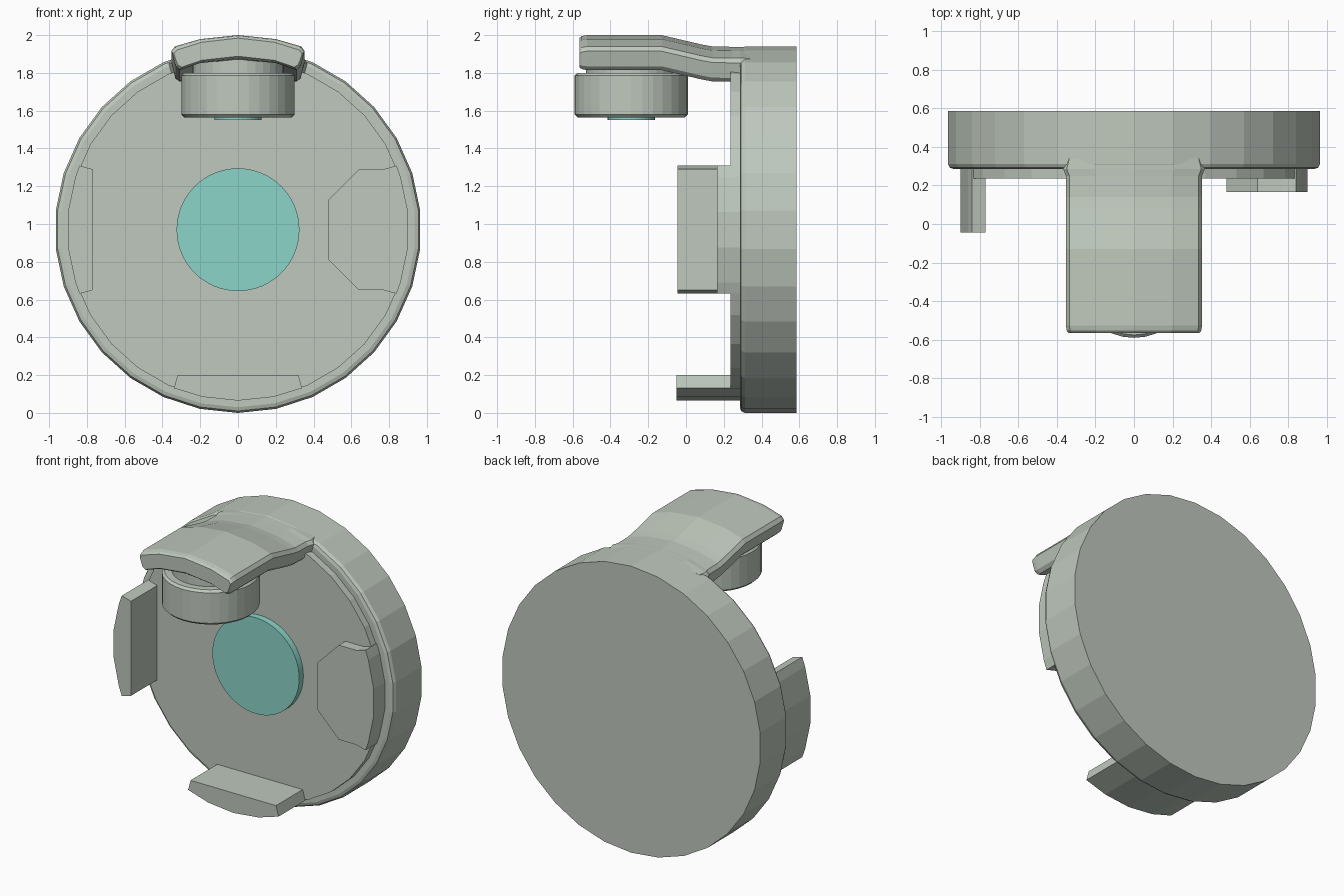
import bpy, bmesh, math

if "Cube" in bpy.data.objects:
    bpy.data.objects.remove(bpy.data.objects["Cube"])

CZ = 0.97  # height of the disc axis


def material(name, rgb):
    m = bpy.data.materials.new(name)
    m.diffuse_color = (*rgb, 1)
    m.use_nodes = True
    m.node_tree.nodes["Principled BSDF"].inputs["Base Color"].default_value = m.diffuse_color
    return m


GREY = material("grey green", (0.52, 0.58, 0.51))
TEAL = material("teal", (0.26, 0.66, 0.58))


def loft(name, sections, mat):
    """Skin a closed, capped body through equal-sized point loops."""
    bm = bmesh.new()
    rings = [[bm.verts.new(p) for p in s] for s in sections]
    n = len(rings[0])
    for a, b in zip(rings, rings[1:]):
        for i in range(n):
            j = (i + 1) % n
            bm.faces.new((a[i], a[j], b[j], b[i]))
    bm.faces.new(rings[0])
    bm.faces.new(rings[-1])
    bmesh.ops.recalc_face_normals(bm, faces=bm.faces)
    me = bpy.data.meshes.new(name)
    bm.to_mesh(me)
    bm.free()
    me.materials.append(mat)
    ob = bpy.data.objects.new(name, me)
    bpy.context.collection.objects.link(ob)
    return ob


def circle(r, n):
    return [(r * math.sin(math.tau * i / n), r * math.cos(math.tau * i / n)) for i in range(n)]


def round_y(name, profile, n, mat):
    """Round body about the disc axis; profile holds (radius, y)."""
    return loft(name, [[(u, y, CZ + v) for u, v in circle(r, n)] for r, y in profile], mat)


def round_z(name, profile, n, mat, cy=-0.29):
    """Round body about the knob axis; profile holds (radius, z)."""
    return loft(name, [[(u, cy + v, z) for u, v in circle(r, n)] for r, z in profile], mat)


def prism(name, outline, y0, y1, mat):
    return loft(name, [[(x, y, CZ + z) for x, z in outline] for y in (y0, y1)], mat)


# Main disc with softened front rim, raised inner face and centre pad
round_y("back_disc", [(0.97, 0.585), (0.97, 0.312), (0.96, 0.292), (0.94, 0.285)], 30, GREY)
round_y("inner_face", [(0.903, 0.30), (0.903, 0.235)], 30, GREY)
round_y("centre_pad", [(0.325, 0.25), (0.325, 0.19)], 64, TEAL)


# Clip tabs: slices of the rim with a straight inner edge
def tab(name, direction, steps, front):
    pts = [(0.77, -0.32)]
    pts += [(0.905 * math.cos(math.radians(a)), 0.905 * math.sin(math.radians(a))) for a in steps]
    pts.append((0.77, 0.32))
    c, s = math.cos(math.radians(direction)), math.sin(math.radians(direction))
    prism(name, [(x * c - z * s, x * s + z * c) for x, z in pts], front, 0.29, GREY)


SIDE = (-22, -18, -6, 6, 18, 22)
tab("left_tab", 180, SIDE, -0.045)
tab("right_tab", 0, SIDE, 0.165)
tab("bottom_tab", -90, (-22, -12, 0, 12, 22), -0.05)

# Chamfered plate joining the short right tab
prism("right_plate", [(0.775, 0.32), (0.64, 0.32), (0.48, 0.16),
                      (0.48, -0.16), (0.64, -0.32), (0.775, -0.32)], 0.165, 0.25, GREY)

# Curved arm: half cross-section mirrored, then swept back with a step down
half = [(0.2, 1.979), (0.335, 1.94), (0.353, 1.915), (0.332, 1.835), (0.31, 1.815), (0.2, 1.852)]
section = [(0, 2.0)] + half + [(0, 1.872)] + [(-x, z) for x, z in reversed(half)]


def arm_section(y, drop, inset=0.0, widen=1.0):
    out = []
    for x, z in section:
        mid = 1.936 - 0.62 * x * x
        out.append((x * widen * (1 - inset * 0.15), y, mid + (z - mid) * (1 - inset) - drop))
    return out


loft("arm", [arm_section(-0.565, 0, 0.25), arm_section(-0.552, 0, 0.08), arm_section(-0.525, 0),
             arm_section(-0.13, 0), arm_section(0.08, 0.049), arm_section(0.14, 0.06),
             arm_section(0.25, 0.062), arm_section(0.285, 0.062, 0, 1.04),
             arm_section(0.34, 0.063)], GREY)

# Knob hanging under the arm, with its neck and small pad
round_z("knob_neck", [(0.24, 1.79), (0.24, 1.87)], 32, GREY)
round_z("knob", [(0.285, 1.565), (0.3, 1.58), (0.3, 1.785), (0.285, 1.80)], 32, GREY)
round_z("knob_pad", [(0.125, 1.55), (0.125, 1.57)], 32, TEAL)
